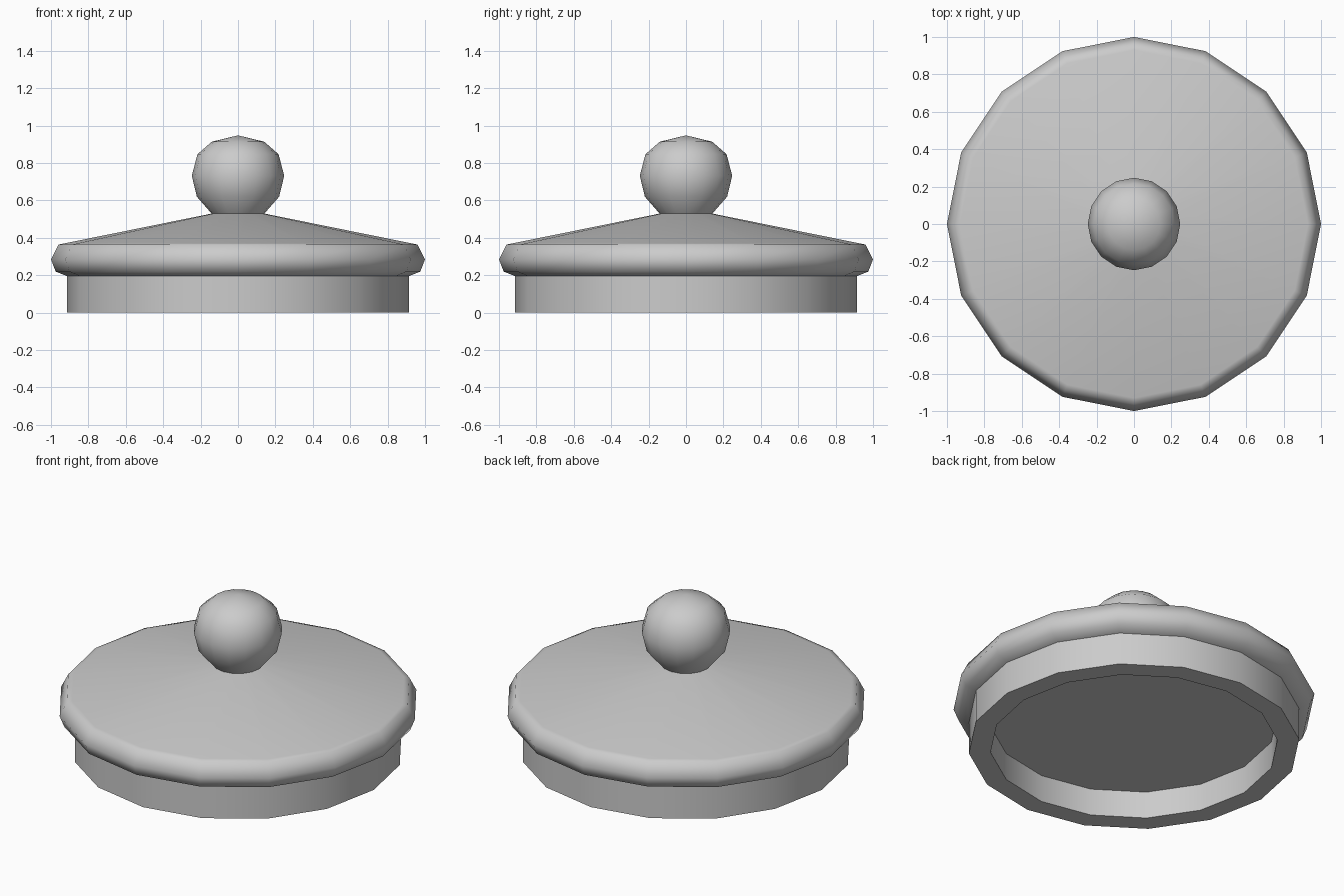
import bpy
import bmesh
import math
from mathutils import Matrix

SIDES = 16

if "Cube" in bpy.data.objects:
    bpy.data.objects.remove(bpy.data.objects["Cube"], do_unlink=True)

grey = bpy.data.materials.new("plain grey")
grey.use_nodes = True
colour = (0.6, 0.6, 0.6, 1)
grey.diffuse_color = colour
grey.node_tree.nodes["Principled BSDF"].inputs["Base Color"].default_value = colour


def lathe(name, profile, sharp_angle):
    """Turn a (radius, height) profile around z into a closed solid."""
    bm = bmesh.new()
    points = [bm.verts.new((r, 0, z)) for r, z in profile]
    edges = [bm.edges.new(pair) for pair in zip(points, points[1:])]
    bmesh.ops.spin(bm, geom=points + edges, cent=(0, 0, 0), axis=(0, 0, 1),
                   angle=math.tau, steps=SIDES, use_merge=True)
    bmesh.ops.remove_doubles(bm, verts=bm.verts, dist=0.0005)
    bmesh.ops.recalc_face_normals(bm, faces=bm.faces)
    mesh = bpy.data.meshes.new(name)
    bm.to_mesh(mesh)
    bm.free()
    mesh.materials.append(grey)
    part = bpy.data.objects.new(name, mesh)
    bpy.context.scene.collection.objects.link(part)
    bpy.ops.object.select_all(action="DESELECT")
    part.select_set(True)
    bpy.context.view_layer.objects.active = part
    bpy.ops.object.shade_smooth_by_angle(angle=math.radians(sharp_angle))
    return part


# Lid body: recess, inner wall, collar, rounded rim and shallow cone
lathe("lid", [
    (0, 0.165), (0.795, 0.165), (0.795, 0), (0.915, 0), (0.915, 0.196),
    (0.975, 0.22), (1, 0.285), (0.96, 0.364), (0.93, 0.37),
    (0.14, 0.53), (0, 0.53),
], 58)

# Round knob, cut flat where it meets the cone
lathe("knob", [
    (0, 0.525), (0.137, 0.525), (0.22, 0.62), (0.247, 0.732),
    (0.217, 0.847), (0.14, 0.914), (0, 0.948),
], 45)
